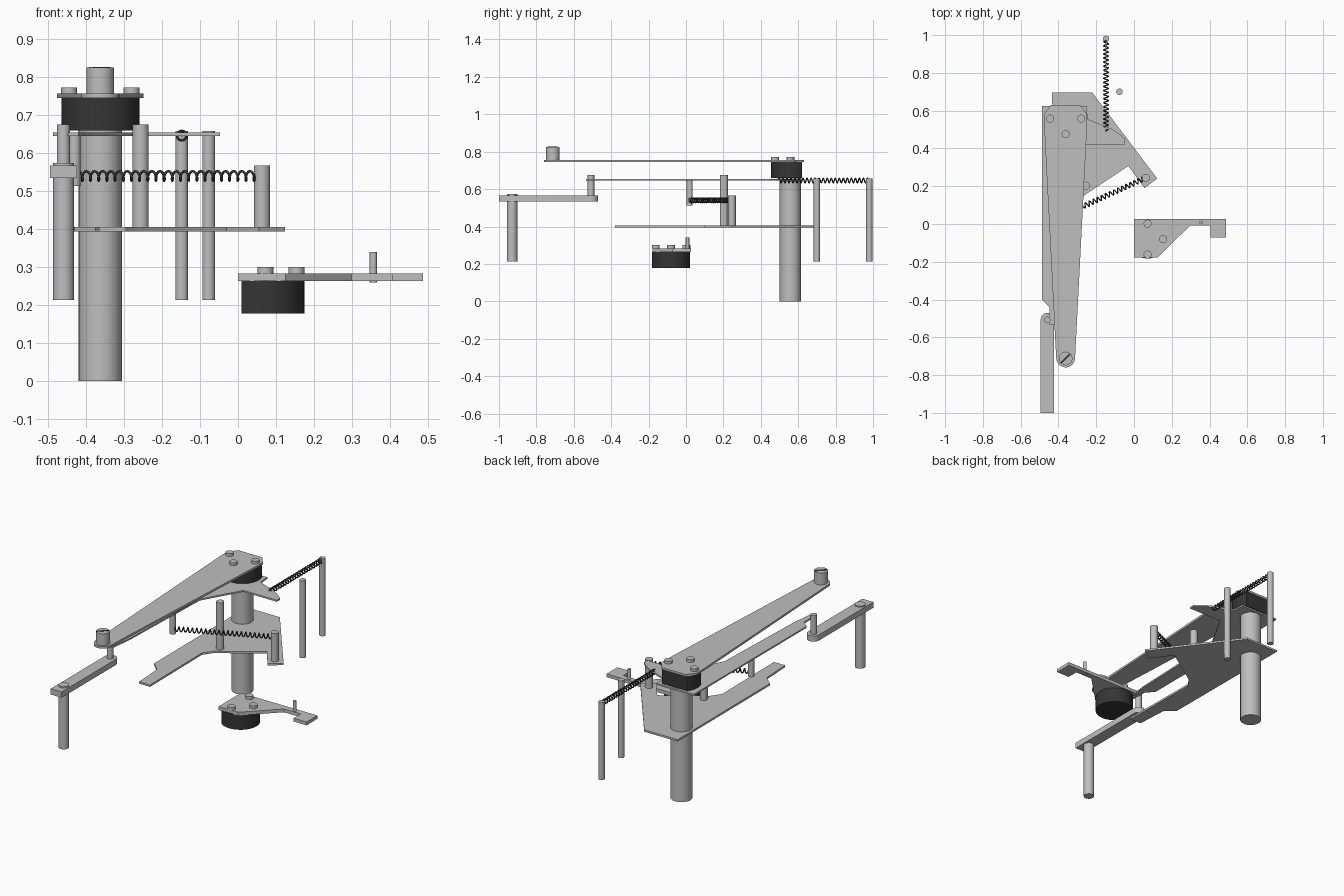
import bpy, bmesh, math
from mathutils import Vector

if "Cube" in bpy.data.objects:
    bpy.data.objects.remove(bpy.data.objects["Cube"])


def material(name, value):
    m = bpy.data.materials.new(name)
    m.diffuse_color = (value, value, value, 1)
    m.use_nodes = True
    m.node_tree.nodes["Principled BSDF"].inputs["Base Color"].default_value = m.diffuse_color
    return m


GREY = material("light grey metal", 0.52)
DARK = material("dark rubber", 0.035)
STEEL = material("dark spring steel", 0.04)


def prism(name, outline, z0, z1, mat=GREY):
    """Extrude a flat xy outline from z0 to z1."""
    bm = bmesh.new()
    face = bm.faces.new([bm.verts.new((x, y, z0)) for x, y in outline])
    ext = bmesh.ops.extrude_face_region(bm, geom=[face])
    verts = [v for v in ext["geom"] if isinstance(v, bmesh.types.BMVert)]
    bmesh.ops.translate(bm, vec=(0, 0, z1 - z0), verts=verts)
    bmesh.ops.recalc_face_normals(bm, faces=bm.faces)
    me = bpy.data.meshes.new(name)
    bm.to_mesh(me)
    bm.free()
    me.materials.append(mat)
    ob = bpy.data.objects.new(name, me)
    bpy.context.collection.objects.link(ob)
    bpy.ops.object.select_all(action='DESELECT')
    bpy.context.view_layer.objects.active = ob
    ob.select_set(True)
    bpy.ops.object.shade_smooth_by_angle(angle=math.radians(25))
    return ob


def arc(cx, cy, r, a0, a1, n):
    """Points along an arc, angles in degrees."""
    return [(cx + r * math.cos(math.radians(a0 + (a1 - a0) * i / n)),
             cy + r * math.sin(math.radians(a0 + (a1 - a0) * i / n)))
            for i in range(n + 1)]


def rod(name, x, y, r, z0, z1, mat=GREY):
    return prism(name, arc(x, y, r, 0, 360, 32)[:-1], z0, z1, mat)


def damper(name, x, y, flat_dir, z0, z1):
    """Round block with one flat side."""
    cut = 52
    return prism(name, arc(x, y, 0.1025, flat_dir + cut, flat_dir + 360 - cut, 32),
                 z0, z1, DARK)


def screws(name, x, y, flat_dir, z0, z1):
    for i, a in enumerate((90, 180, 270)):
        t = math.radians(flat_dir + a)
        rod(f"{name}_{i + 1}", x + 0.082 * math.cos(t), y + 0.082 * math.sin(t),
            0.021, z0, z1)


def spring(name, start, end, r, turns):
    """Coil spring between two points, with straight ends."""
    a, b = Vector(start), Vector(end)
    axis = b - a
    side = axis.cross(Vector((0, 0, 1))).normalized()
    up = Vector((0, 0, 1))
    n = turns * 12
    pts = [a] + [a + axis * (0.02 + 0.96 * i / n)
                 + side * (r * math.sin(i * math.tau / 12))
                 + up * (r * math.cos(i * math.tau / 12))
                 for i in range(n + 1)] + [b]
    cu = bpy.data.curves.new(name, 'CURVE')
    cu.dimensions = '3D'
    cu.bevel_depth = 0.0035
    cu.bevel_resolution = 1
    cu.use_fill_caps = True
    sp = cu.splines.new('POLY')
    sp.points.add(len(pts) - 1)
    for p, v in zip(sp.points, pts):
        p.co = (*v, 1)
    cu.materials.append(STEEL)
    bpy.context.collection.objects.link(bpy.data.objects.new(name, cu))


# Main column with its damper
CX, CY = -0.362, 0.558
rod("main_column", CX, CY, 0.057, 0, 0.66)
damper("upper_damper", CX, CY, 90, 0.66, 0.747)

# Long tapered top arm, screws and end knob
arm = [(-0.248, 0.53), (-0.248, 0.58), (-0.285, 0.63), (-0.44, 0.63),
       (-0.476, 0.58), (-0.476, 0.53)]
prism("top_arm", arm + arc(CX, -0.709, 0.05, 180, 360, 16), 0.745, 0.757)
screws("arm_screw", CX, CY, 90, 0.757, 0.773)
rod("end_knob", CX, -0.712, 0.036, 0.757, 0.825)
slot = [(-0.030, -0.022), (-0.022, -0.028), (0.026, 0.02), (0.02, 0.026)]
prism("knob_slot", [(CX + x, -0.712 + y) for x, y in slot], 0.824, 0.827, DARK)

# Middle lever plate with hanging spring pin
prism("lever_plate", [
    (-0.487, 0.625), (-0.487, -0.40), (-0.447, -0.44), (-0.447, -0.535),
    (-0.42, -0.535), (-0.405, -0.40), (-0.385, 0.20), (-0.26, 0.42),
    (-0.047, 0.42), (-0.047, 0.45), (-0.075, 0.475), (-0.12, 0.505),
    (-0.246, 0.555), (-0.25, 0.625)], 0.645, 0.654)
rod("lever_pin", -0.43, 0.02, 0.016, 0.513, 0.646)

# Lower base plate with two posts
prism("base_plate", [
    (-0.433, 0.695), (-0.43, -0.15), (-0.375, -0.20), (-0.365, -0.38),
    (-0.295, -0.38), (-0.30, 0.10), (-0.262, 0.153), (-0.03, 0.307),
    (0.055, 0.19), (0.123, 0.24), (-0.22, 0.695)], 0.394, 0.405)
rod("stop_post", -0.256, 0.203, 0.021, 0.405, 0.675)
rod("spring_post", 0.063, 0.245, 0.021, 0.405, 0.567)

# Front bracket bar on its leg
prism("front_bar", [(-0.494, -1.0), (-0.424, -1.0)]
      + arc(-0.459, -0.506, 0.035, 0, 180, 16), 0.534, 0.567)
rod("front_leg", -0.459, -0.93, 0.028, 0.213, 0.535)
rod("front_leg_cap", -0.459, -0.93, 0.028, 0.567, 0.574)
rod("bar_pin", -0.459, -0.508, 0.0175, 0.567, 0.675)

# Free standing rear posts
for name, x, y in (("rear_post", -0.148, 0.98), ("side_post", -0.077, 0.70)):
    rod(name, x, y, 0.017, 0.213, 0.658)

# Springs
spring("rear_spring", (-0.148, 0.487, 0.646), (-0.148, 0.98, 0.646), 0.0125, 22)
spring("lever_spring", (-0.43, 0.02, 0.54), (0.063, 0.245, 0.54), 0.0125, 22)

# Separate small bracket with damper
prism("small_bracket", [
    (0.0, 0.027), (0.0, -0.178), (0.125, -0.178), (0.298, -0.007),
    (0.405, -0.007), (0.405, -0.072), (0.487, -0.072), (0.487, 0.027)],
    0.264, 0.283)
damper("lower_damper", 0.072, -0.08, 180, 0.178, 0.265)
screws("bracket_screw", 0.072, -0.08, 180, 0.283, 0.30)
rod("bracket_pin", 0.356, 0.008, 0.0095, 0.26, 0.34)
